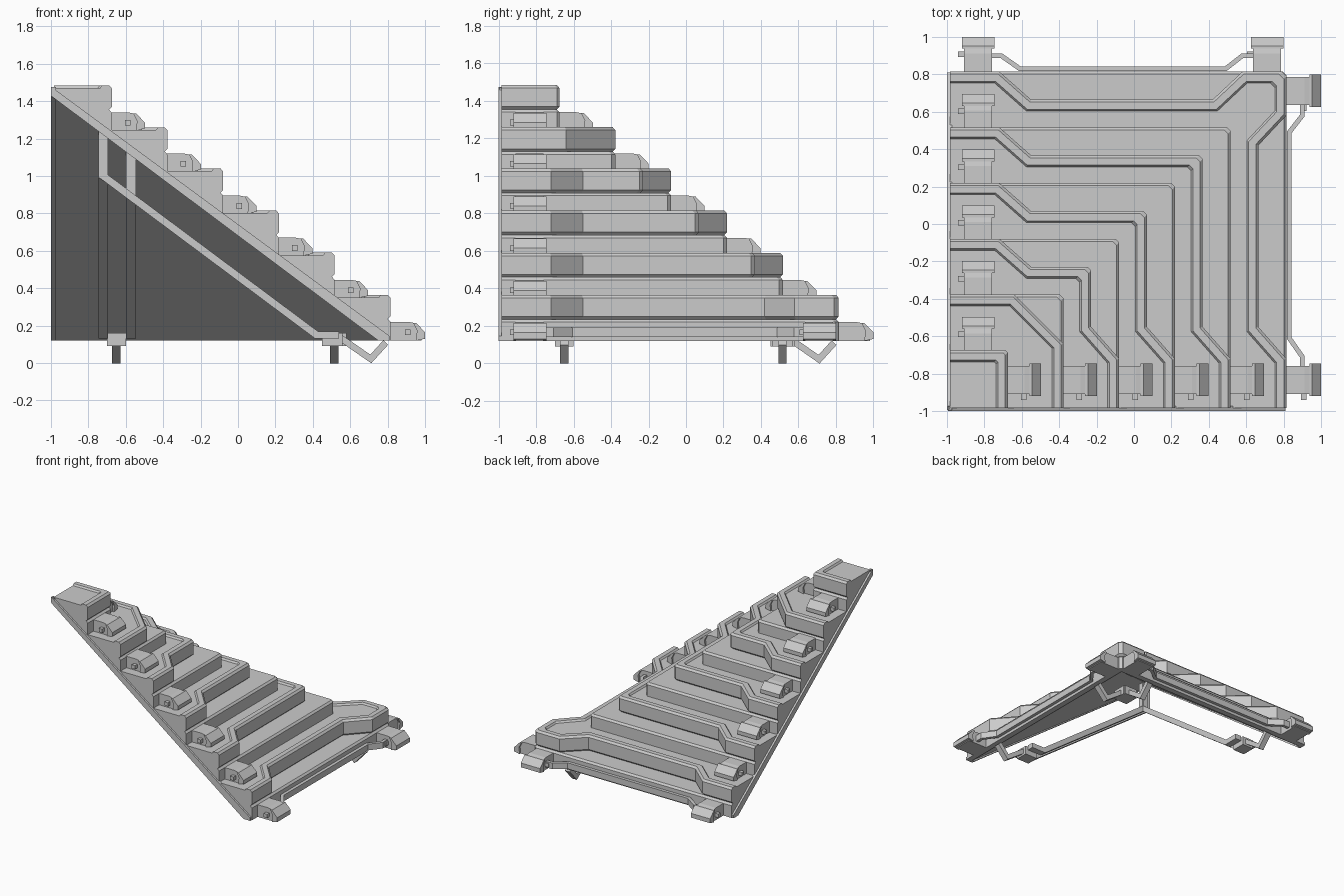
import bpy, bmesh
from mathutils import Vector

if "Cube" in bpy.data.objects:
    bpy.data.objects.remove(bpy.data.objects["Cube"])

W = -0.985                       # wall-side edge
A = [-0.675 + 0.298 * k for k in range(6)]        # step extents
T = [1.485, 1.26, 1.04, 0.815, 0.59, 0.365, 0.12]  # step heights, then base


def finish(bm, name, swap=False):
    if swap:
        for v in bm.verts:
            v.co.x, v.co.y = v.co.y, v.co.x
    bmesh.ops.recalc_face_normals(bm, faces=bm.faces)
    me = bpy.data.meshes.new(name)
    bm.to_mesh(me)
    bm.free()
    ob = bpy.data.objects.new(name, me)
    bpy.context.collection.objects.link(ob)
    return ob


def prism(name, profile, y0, y1, swap=False):
    """xz profile extruded along y"""
    bm = bmesh.new()
    f = bm.faces.new([bm.verts.new((x, y0, z)) for x, z in profile])
    ext = bmesh.ops.extrude_face_region(bm, geom=[f])
    for v in ext['geom']:
        if isinstance(v, bmesh.types.BMVert):
            v.co.y = y1
    return finish(bm, name, swap)


def box(name, x0, x1, y0, y1, z0, z1, swap=False):
    return prism(name, [(x0, z0), (x1, z0), (x1, z1), (x0, z1)], y0, y1, swap)


def bar(name, pts, normal, w, h, swap=False):
    """mitred rectangular bar along a planar path"""
    pts = [Vector(p) for p in pts]
    n = Vector(normal).normalized()
    bm = bmesh.new()
    rings = []
    for i, p in enumerate(pts):
        d0 = (p - pts[max(i - 1, 0)]).normalized()
        d1 = (pts[min(i + 1, len(pts) - 1)] - p).normalized()
        t = (d0 + d1).normalized()
        ref = d1 if d1.length else d0
        u = t.cross(n).normalized() * (w / 2 / max(0.4, t.dot(ref)))
        v = n * (h / 2)
        rings.append([bm.verts.new(p + a * u + b * v)
                      for a, b in ((1, 1), (-1, 1), (-1, -1), (1, -1))])
    for a, b in zip(rings, rings[1:]):
        for i in range(4):
            j = (i + 1) % 4
            bm.faces.new((a[i], a[j], b[j], b[i]))
    bm.faces.new(rings[0])
    bm.faces.new(rings[-1])
    return finish(bm, name, swap)


def contour(k, jog, d, z):
    """L-shaped step outline, inset by d; jogged for upper tread, square for ledge"""
    a = A[k] - d
    p, q = -0.72 - 0.4 * d, -0.55 - 0.4 * d
    if k == 0:
        half = [(W + (a - 0.012 - W) * i / 5, a) for i in range(6)]
    elif k == 1 and jog:
        s = -0.64 - 0.4 * d
        m = (s + a) / 2
        half = [(W, a)] + [(s + (m - s) * f, a + (m - a) * f) for f in (0, .2, .4, .6, .9)]
    else:
        b = a - 0.15 if jog else a
        half = [(W, a), (p, a), (q, b), (b - 0.1, b), (b - 0.05, b), (b - 0.02, b)]
        if k == 5 and jog:       # lowest step flares out again at the corner
            half[3:] = [(0.42 + .4 * d, b), (0.58 + .4 * d, a), (a - 0.025, a)]
    return [(x, y, z) for x, y in half] + [(y, x, z) for x, y in reversed(half)]


# stair shell: contours lofted from the top pad down to the base
bm = bmesh.new()
rows = []
for k in range(6):
    t = T[k]
    for jog, d, z in ((True, 0.062, t - 0.014), (True, 0.052, t), (True, 0.014, t),
                      (True, 0, t - 0.016), (True, 0, t - 0.115),
                      (True, 0.015, t - 0.13), (False, 0.014, t - 0.13),
                      (False, 0, t - 0.145), (False, 0, T[k + 1] - (0.014 if k < 5 else 0))):
        rows.append([bm.verts.new(c) for c in contour(k, jog, d, z)])
for r0, r1 in zip(rows, rows[1:]):
    for i in range(len(r0) - 1):
        bm.faces.new((r0[i], r0[i + 1], r1[i + 1], r1[i]))
peak = bm.verts.new((W, W, T[0] - 0.014))
bm.faces.new([peak] + rows[0])
# sloping underside and end cheeks
apex = bm.verts.new((W, W, 1.425))
e0 = bm.verts.new((W, 0.77, 0.12))
e1 = bm.verts.new((0.77, W, 0.12))
ec = bm.verts.new((0.77, 0.77, 0.12))
bm.faces.new((apex, e0, ec))
bm.faces.new((apex, ec, e1))
bm.faces.new([peak] + [r[0] for r in rows] + [e0, apex])
bm.faces.new([peak] + [r[-1] for r in rows] + [e1, apex])
last = rows[-1]
bm.faces.new([e0] + last[:6] + [ec])
bm.faces.new([ec] + last[6:] + [e1])
bm.faces.new((last[5], last[6], ec))
finish(bm, "corner_stair")


def clip(x, z, yc, swap, low):
    """chunky clamp block with a flared end lip"""
    s = -0.02 if low else -0.016
    prism("clamp", [(x - .02, z + s), (x + .16, z + s), (x + .165, z + .035),
                    (x + .115, z + .075), (x + .09, z + .08), (x - .02, z + .08)],
          yc - .075, yc + .075, swap)
    prism("clamp_lip", [(x + .13, z + s), (x + .178, z + s + .01), (x + .178, z + .025),
                        (x + .13, z + .075), (x + .115, z + .075), (x + .135, z + .035)],
          yc - .085, yc + .09, swap)
    box("clamp_pin", x + .07, x + .1, yc - .105, yc, z + .01, z + .04, swap)


for swap in (False, True):
    # clamps up both edges, plus one near the outer corner
    for k in range(6):
        clip(A[k] + (.007 if k == 5 else 0), T[k + 1] + (0.02 if k == 5 else 0), -0.835, swap, k == 5)
    clip(A[5] + .007, 0.14, 0.71, swap, True)
    # base bumper rail between the outer clamps
    bar("bumper_rail", [(.90, -.78, .165), (.90, -.71, .165), (.83, -.61, .165), (.83, .49, .165),
                        (.90, .58, .165), (.90, .66, .165)], (0, 0, 1), .025, .05, swap)
    # sloping edge beam
    prism("edge_beam", [(W - .01, 1.475), (W - .01, 1.425), (.75, .12), (.81, .12), (.81, .145)],
          -1.0, W + .012, swap)
    # twin-bar brace frame below the stair, meeting its mirror image at the post
    for y in (-.72, -.572):
        bar("brace", [(y, y, 1.425 - .7436 * (y - W) + .01), (y, y, 1.0 - .745 * (y + .72)),
                      (.42, y, .15), (.54, y, .15)], (0, 1, 0), .04, .052, swap)
    box("brace_crossbar", .45, .56, -.70, -.60, .09, .16, swap)
    # bent kicker legs reaching the ground, at the side and near the corner
    for y in (-.65, .515):
        bar("kicker_leg", [(.54, y, .14), (.71, y, .022), (.79, y, .11)], (0, 1, 0), .035, .045, swap)
    box("kicker_bracket", .46, .58, .46, .57, .09, .16, swap)
